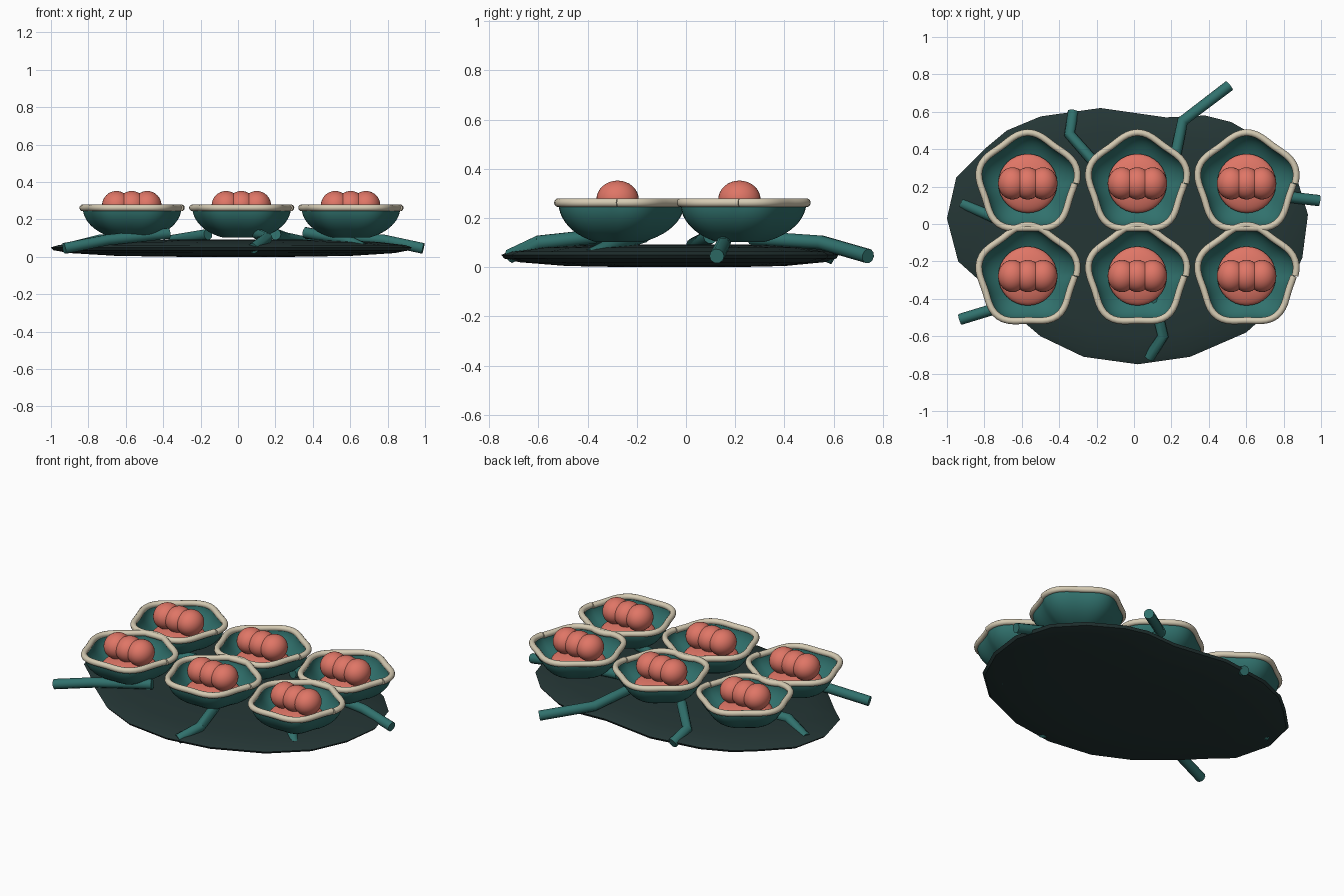
import bpy, bmesh, math
from math import sin, cos, pi

cube = bpy.data.objects.get("Cube")
if cube:
    bpy.data.objects.remove(cube, do_unlink=True)


def material(name, rgb):
    m = bpy.data.materials.new(name)
    m.use_nodes = True
    m.diffuse_color = (*rgb, 1)
    m.node_tree.nodes["Principled BSDF"].inputs["Base Color"].default_value = (*rgb, 1)
    return m


DARK = material("dark slate green", (0.018, 0.037, 0.036))
TEAL = material("teal", (0.030, 0.165, 0.152))
CORAL = material("coral", (0.74, 0.18, 0.133))
CREAM = material("cream", (0.66, 0.59, 0.445))


def finish(ob, mat, angle):
    ob.data.materials.clear()
    ob.data.materials.append(mat)
    bpy.ops.object.select_all(action='DESELECT')
    ob.select_set(True)
    bpy.context.view_layer.objects.active = ob
    bpy.ops.object.shade_smooth_by_angle(angle=math.radians(angle))
    return ob


def stacked_rings(name, outline, profile, mat, angle):
    """Loft a closed outline through (scale, height) steps, capping both ends."""
    bm = bmesh.new()
    rings = [[bm.verts.new((x * s, y * s, z)) for x, y in outline] for s, z in profile]
    n = len(outline)
    for a, b in zip(rings, rings[1:]):
        for i in range(n):
            j = (i + 1) % n
            bm.faces.new((a[i], a[j], b[j], b[i]))
    bm.faces.new(rings[0])
    bm.faces.new(rings[-1])
    bmesh.ops.recalc_face_normals(bm, faces=bm.faces)
    me = bpy.data.meshes.new(name)
    bm.to_mesh(me)
    bm.free()
    ob = bpy.data.objects.new(name, me)
    bpy.context.collection.objects.link(ob)
    return finish(ob, mat, angle)


def tube(name, points, radius, mat, sides):
    """Round capped tube along a polyline."""
    cu = bpy.data.curves.new(name, 'CURVE')
    cu.dimensions = '3D'
    cu.bevel_depth = radius
    cu.bevel_resolution = sides // 2 - 2
    cu.use_fill_caps = True
    sp = cu.splines.new('POLY')
    sp.points.add(len(points) - 1)
    for p, co in zip(sp.points, points):
        p.co = (*co, 1)
    ob = bpy.data.objects.new(name, cu)
    bpy.context.collection.objects.link(ob)
    bpy.ops.object.select_all(action='DESELECT')
    ob.select_set(True)
    bpy.context.view_layer.objects.active = ob
    bpy.ops.object.convert(target='MESH')
    return finish(bpy.context.object, mat, 40)


def ball(name, loc, scale, mat):
    bpy.ops.mesh.primitive_uv_sphere_add(segments=32, ring_count=16, location=loc)
    ob = bpy.context.object
    ob.name = name
    ob.scale = scale
    return finish(ob, mat, 60)


# Flat irregular base slab
base_outline = [
    (-1, .03), (-.95, .25), (-.8, .4), (-.68, .5), (-.5, .575), (-.18, .62),
    (.17, .57), (.38, .58), (.52, .545), (.72, .43), (.86, .28), (.93, .05),
    (.9, -.18), (.8, -.4), (.6, -.58), (.3, -.71), (.02, -.75), (-.27, -.71),
    (-.5, -.6), (-.7, -.43), (-.84, -.29), (-.94, -.2)]
stacked_rings("base_slab", base_outline,
              [(.3, 0), (.65, .005), (.9, .02), (.985, .035), (1, .05),
               (.96, .063), (.8, .08), (.55, .09), (.2, .093)], DARK, 30)

# Crooked branches reaching from under the bowls to past the slab edge
branches = [
    [(.2, .26, .12), (.26, .55, .1), (.51, .74, .045)],
    [(-.16, .27, .12), (-.345, .48, .09), (-.325, .6, .04)],
    [(-.37, .1, .125), (-.74, .03, .09), (-.92, .11, .045)],
    [(-.37, -.33, .125), (-.7, -.44, .09), (-.93, -.51, .045)],
    [(.36, .16, .125), (.78, .15, .09), (.99, .125, .045)],
    [(.1, -.37, .125), (.155, -.6, .1), (.08, -.715, .045)],
    [(.36, -.17, .13), (.58, -.3, .09), (.67, -.39, .045)]]
for k, pts in enumerate(branches):
    tube(f"branch_{k + 1}", pts, .03, TEAL, 10)


# Wavy five-lobed outline shared by bowl and rim; a slight step is left at the seam
def lobed(t):
    r = .255 + .014 * sin(5 * t) + .004 * cos(t / 2)
    return r * cos(t), r * sin(t)


SEG = 60
bowl_outline = [lobed(2 * pi * i / SEG) for i in range(SEG)]
angles = [.38 + (pi / 2 - .38) * i / 10 for i in range(11)]
outer = [(sin(a), .262 - .172 * cos(a)) for a in angles]
inner = [(.95 * sin(a), .262 - .155 * cos(a)) for a in reversed(angles)]
parts = [stacked_rings("bowl", bowl_outline, outer + inner, TEAL, 50)]

rim_path = [(*lobed(2 * pi * i / SEG), .262) for i in range(SEG + 1)]
parts.append(tube("bowl_rim", rim_path, .018, CREAM, 12))

# Domed cushion in the bowl with three round fruits on top
parts.append(ball("fruit_cushion", (0, 0, .17), (.158, .158, .05), CORAL))
for i, side in enumerate(("right", "middle", "left")):
    parts.append(ball(f"fruit_{side}", ((i - 1) * .082, 0, .275), (.077, .086, .077), CORAL))

# Repeat the filled bowl in two rows of three
originals = [(p, p.location.copy(), p.name) for p in parts]
for row, y in (("front", -.278), ("back", .217)):
    for col, x in (("right", -.568), ("middle", .018), ("left", .602)):
        for p, loc, name in originals:
            ob = p if (row, col) == ("front", "right") else p.copy()
            if ob is not p:
                bpy.context.collection.objects.link(ob)
            ob.name = f"{row}_{col}_{name}"
            ob.location = (loc.x + x, loc.y + y, loc.z)
